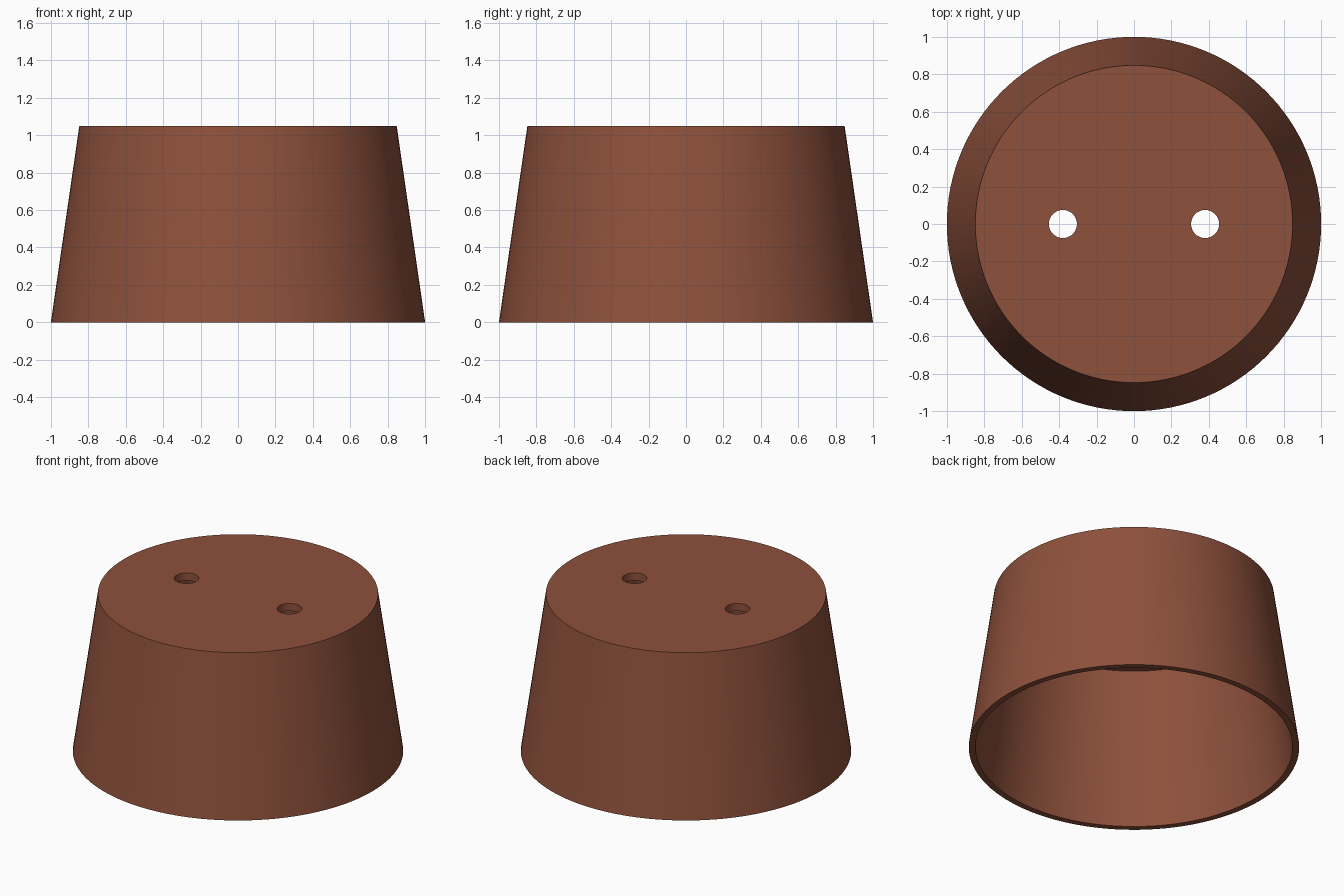
import bpy, bmesh, math

if "Cube" in bpy.data.objects:
    bpy.data.objects.remove(bpy.data.objects["Cube"])

SEG = 128

mat = bpy.data.materials.new("reddish brown")
mat.diffuse_color = (0.27, 0.082, 0.045, 1)
mat.use_nodes = True
mat.node_tree.nodes["Principled BSDF"].inputs["Base Color"].default_value = mat.diffuse_color

# Hollow tapered cup, open underneath: closed lathe profile (radius, z)
profile = [(0.96, 0), (1.0, 0), (0.848, 1.05), (0.812, 1.0)]
bm = bmesh.new()
rings = []
for r, z in profile:
    rings.append([bm.verts.new((r * math.cos(2 * math.pi * i / SEG),
                                r * math.sin(2 * math.pi * i / SEG), z))
                  for i in range(SEG)])


def bridge(a, b):
    for i in range(SEG):
        j = (i + 1) % SEG
        bm.faces.new((a[i], a[j], b[j], b[i]))


bridge(rings[0], rings[1])  # bottom rim
bridge(rings[1], rings[2])  # outer wall
bridge(rings[3], rings[0])  # inner wall
bm.faces.new(rings[2])      # top
bm.faces.new(rings[3])      # inner ceiling
bmesh.ops.recalc_face_normals(bm, faces=bm.faces[:])
mesh = bpy.data.meshes.new("tapered_cup")
bm.to_mesh(mesh)
bm.free()
mesh.materials.append(mat)
cup = bpy.data.objects.new("tapered_cup", mesh)
bpy.context.collection.objects.link(cup)

# Two round holes through the top
cutters = []
for x in (-0.38, 0.38):
    bpy.ops.mesh.primitive_cylinder_add(vertices=48, radius=0.075, depth=0.4,
                                        location=(x, 0, 1.03))
    cutter = bpy.context.object
    cutter.name = "hole_cutter"
    cutter.hide_render = True
    cutter.data.materials.append(mat)
    cutters.append(cutter)
    mod = cup.modifiers.new("hole", 'BOOLEAN')
    mod.operation = 'DIFFERENCE'
    mod.solver = 'EXACT'
    mod.object = cutter

bpy.ops.object.select_all(action='DESELECT')
cup.select_set(True)
bpy.context.view_layer.objects.active = cup
for name in [m.name for m in cup.modifiers]:
    bpy.ops.object.modifier_apply(modifier=name)
for c in cutters:
    bpy.data.objects.remove(c)
bpy.ops.object.shade_smooth_by_angle(angle=math.radians(30))
